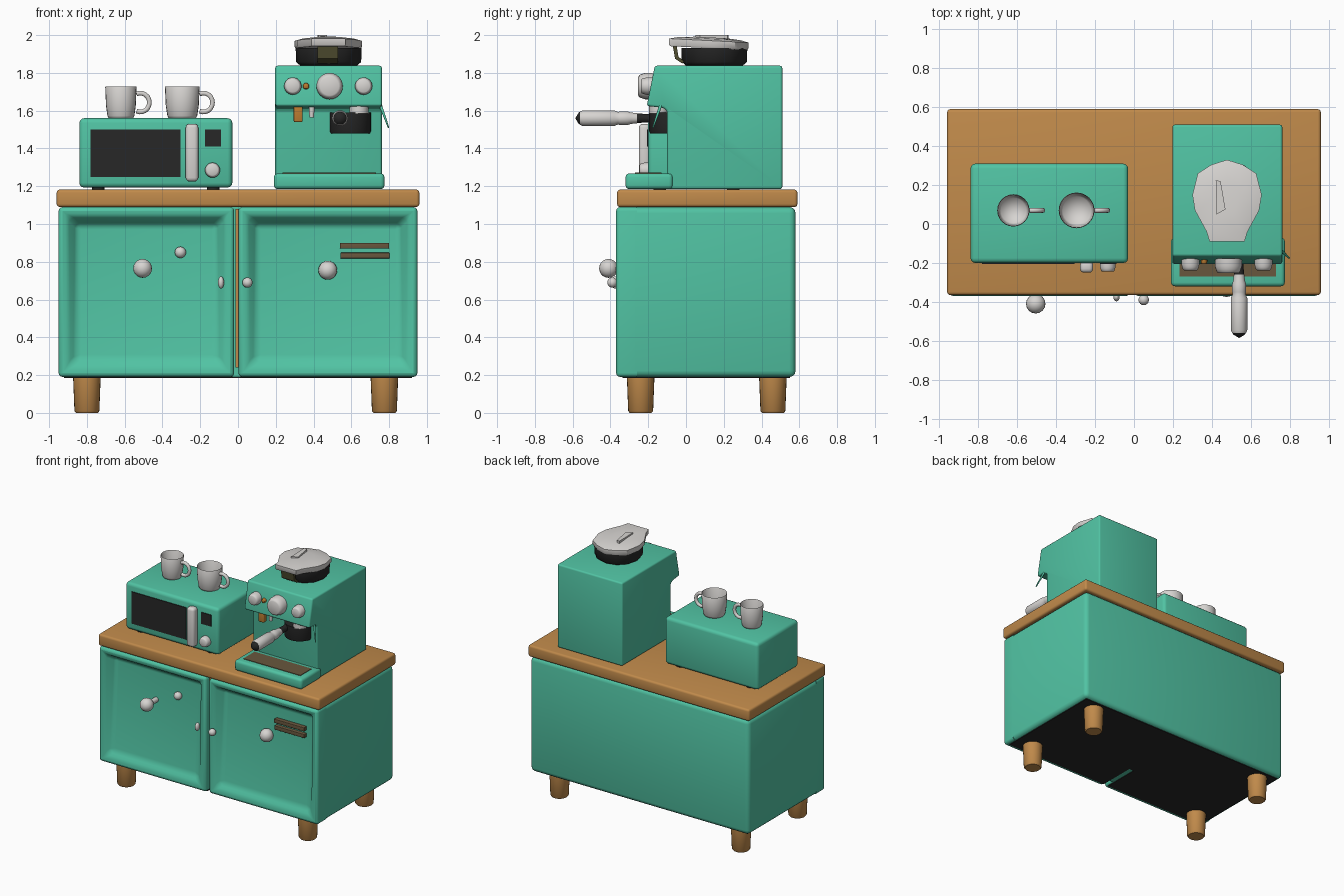
import bpy, bmesh, math
from mathutils import Vector

cube = bpy.data.objects.get("Cube")
if cube:
    bpy.data.objects.remove(cube, do_unlink=True)


def material(name, rgb):
    m = bpy.data.materials.new(name)
    m.use_nodes = True
    m.diffuse_color = (*rgb, 1)
    m.node_tree.nodes["Principled BSDF"].inputs["Base Color"].default_value = (*rgb, 1)
    return m


TEAL = material("teal enamel", (0.083, 0.55, 0.37))
WOOD = material("wood", (0.53, 0.255, 0.07))
SILVER = material("pale grey", (0.68, 0.66, 0.64))
BLACK = material("black", (0.02, 0.02, 0.02))
BROWN = material("dark brown", (0.14, 0.095, 0.048))
AMBER = material("amber", (0.5, 0.2, 0.03))
OLIVE = material("olive", (0.08, 0.075, 0.03))


def finish(name, bm, mat, loc=(0, 0, 0), rot=(0, 0, 0), angle=40):
    bmesh.ops.recalc_face_normals(bm, faces=bm.faces)
    me = bpy.data.meshes.new(name)
    bm.to_mesh(me)
    bm.free()
    me.materials.append(mat)
    ob = bpy.data.objects.new(name, me)
    bpy.context.collection.objects.link(ob)
    ob.location, ob.rotation_euler = loc, rot
    bpy.ops.object.select_all(action='DESELECT')
    ob.select_set(True)
    bpy.context.view_layer.objects.active = ob
    bpy.ops.object.shade_smooth_by_angle(angle=math.radians(angle))
    return ob


def round_edges(bm, width, keep=lambda e: True, segments=3):
    edges = [e for e in bm.edges if e.calc_face_angle(0) > 0.35 and keep(e)]
    bmesh.ops.bevel(bm, geom=edges, offset=width, segments=segments,
                    profile=0.5, affect='EDGES', clamp_overlap=True)


def box_mesh(lo, hi):
    bm = bmesh.new()
    bmesh.ops.create_cube(bm, size=1)
    for v in bm.verts:
        v.co = Vector([(a + b) / 2 + c * (b - a) for a, b, c in zip(lo, hi, v.co)])
    return bm


def box(name, lo, hi, mat, bevel=0, keep=lambda e: True):
    bm = box_mesh(lo, hi)
    if bevel:
        round_edges(bm, bevel, keep)
    return finish(name, bm, mat)


def loft(name, rings, mat, bevel=0):
    """Join equal-length rings of points and cap both ends."""
    bm = bmesh.new()
    loops = [[bm.verts.new(p) for p in ring] for ring in rings]
    n = len(loops[0])
    for a, b in zip(loops, loops[1:]):
        for i in range(n):
            bm.faces.new((a[i], a[(i + 1) % n], b[(i + 1) % n], b[i]))
    bm.faces.new(loops[0])
    bm.faces.new(loops[-1])
    bmesh.ops.recalc_face_normals(bm, faces=bm.faces)
    if bevel:
        round_edges(bm, bevel)
    return finish(name, bm, mat)


def side_prism(name, profile, x0, x1, mat, bevel=0):
    return loft(name, [[(x, y, z) for y, z in profile] for x in (x0, x1)], mat, bevel)


def lathe(name, profile, loc, mat, forward=False, sides=24, angle=50):
    """Spin (radius, height) points; forward aims the axis at the front."""
    bm = bmesh.new()
    vs = [bm.verts.new((r, 0, h)) for r, h in profile]
    es = [bm.edges.new(p) for p in zip(vs, vs[1:])]
    bmesh.ops.spin(bm, geom=vs + es, cent=(0, 0, 0), axis=(0, 0, 1),
                   angle=math.tau, steps=sides, use_duplicate=False)
    bmesh.ops.remove_doubles(bm, verts=bm.verts, dist=1e-4)
    return finish(name, bm, mat, loc, (math.pi / 2 if forward else 0, 0, 0), angle)


def knob(name, loc, r, depth, mat=SILVER):
    lathe(name, [(0, 0), (r, 0), (r, depth * .5), (r * .93, depth * .72),
                 (r * .84, depth * .93), (r * .7, depth), (0, depth)], loc, mat, True)


def ball(name, loc, r, squash=(1, 1, 1)):
    bm = bmesh.new()
    bmesh.ops.create_uvsphere(bm, u_segments=16, v_segments=10, radius=r)
    bmesh.ops.scale(bm, vec=squash, verts=bm.verts)
    finish(name, bm, SILVER, loc)


# Cabinet carcass, open at the front where the doors sit
box("cabinet_body", (-.95, -.27, .19), (.95, .58, 1.09), TEAL, .033,
    lambda e: not all(v.co.y < -.2 for v in e.verts))
box("back_underside", (-.92, -.04, .186), (.92, .55, .192), BLACK)
for side, x0, x1 in (("right", -.92, -.03), ("left", .012, .92)):
    box(f"{side}_underside", (x0, -.335, .186), (x1, -.04, .192), BLACK)
box("door_gap_strip", (-.012, -.335, .24), (.004, -.26, 1.08), WOOD)


def door(name, x0, x1):
    """Door with a sunken panel that leans forward towards its foot."""
    bm = box_mesh((x0, -.37, .19), (x1, -.26, 1.09))
    front = [f for f in bm.faces if f.calc_center_median().y < -.36]
    bmesh.ops.inset_region(bm, faces=front, thickness=.062)
    bmesh.ops.inset_region(bm, faces=front, thickness=.075, depth=-.085)
    for v in front[0].verts:
        if v.co.z < .6:
            v.co.y -= .05
    round_edges(bm, .033, lambda e: not all(v.co.y > -.265 for v in e.verts))
    finish(name, bm, TEAL)


door("right_door", -.95, -.02)
door("left_door", .002, .95)

# Countertop and tapered legs
box("countertop", (-.96, -.365, 1.09), (.96, .59, 1.182), WOOD, .016)
for side, x in (("right", -.8), ("left", .775)):
    for end, y in (("front", -.24), ("back", .46)):
        lathe(f"{side}_{end}_leg", [(0, 0), (.058, 0), (.066, .01), (.073, .19), (0, .19)],
              (x, y, 0), WOOD)

# Door knobs and vent bars
lathe("right_door_knob_stem", [(0, 0), (.02, 0), (.02, .1), (0, .1)],
      (-.5, -.285, .765), SILVER, True)
ball("right_door_knob", (-.505, -.41, .765), .05)
ball("right_door_small_knob", (-.305, -.31, .85), .03)
ball("right_door_catch", (-.09, -.375, .69), .032, (.5, .7, 1))
ball("left_door_catch", (.05, -.39, .69), .027)
ball("left_door_knob", (.475, -.325, .755), .05)
for i, (x, z) in enumerate(((.67, .885), (.672, .833))):
    box(f"vent_bar_{i}", (x - .13, -.325, z - .015), (x + .13, -.28, z + .015), BROWN, .003)

# Microwave oven
box("oven_body", (-.84, -.2, 1.193), (-.03, .31, 1.56), TEAL, .025)
box("oven_window", (-.78, -.206, 1.25), (-.305, -.198, 1.5), BLACK)
box("oven_display", (-.175, -.206, 1.41), (-.09, -.198, 1.5), BLACK)
box("oven_handle", (-.277, -.25, 1.225), (-.21, -.19, 1.53), SILVER, .02)
knob("oven_dial", (-.135, -.195, 1.285), .04, .05)
for x in (-.74, -.13):
    for y in (-.14, .25):
        lathe("oven_foot", [(0, 0), (.033, 0), (.033, .05), (0, .05)], (x, y, 1.17), BLACK)


# Hollow mugs with loop handles
def mug(name, x, r):
    y, z, h = .07, 1.558, .17
    lathe(name, [(0, 0), (r * .78, 0), (r * .86, .015), (r * .95, .07), (r, h - .004),
                 (r * .975, h), (r * .95, h - .004), (r * .9, .07), (r * .78, .03), (0, .02)],
          (x, y, z), SILVER, angle=70)
    path = bpy.data.curves.new(name + "_handle", 'CURVE')
    path.dimensions = '3D'
    path.bevel_depth, path.bevel_resolution, path.use_fill_caps = .013, 3, True
    line = path.splines.new('POLY')
    line.points.add(12)
    for i, p in enumerate(line.points):
        a = math.radians(-115 + 230 * i / 12)
        p.co = (x + r + .02 + .048 * math.cos(a), y, z + .085 + .05 * math.sin(a), 1)
    path.materials.append(SILVER)
    ob = bpy.data.objects.new(name + "_handle", path)
    bpy.context.collection.objects.link(ob)


mug("right_mug", -.62, .083)
mug("left_mug", -.295, .092)

# Coffee machine body with overhanging head, base and drip tray
side_prism("coffee_machine_body",
           [(-.1, 1.185), (-.1, 1.6), (-.12, 1.615), (-.208, 1.625), (-.165, 1.838),
            (.51, 1.838), (.51, 1.185)], .197, .762, TEAL, .014)
box("coffee_machine_base", (.19, -.32, 1.185), (.775, -.07, 1.268), TEAL, .02)
box("drip_tray", (.235, -.27, 1.264), (.73, -.13, 1.272), BROWN)

# Machine dials and lamps
for name, x, r, depth in (("right", .29, .046, .06), ("middle", .485, .07, .075), ("left", .665, .046, .06)):
    knob(f"{name}_dial", (x, -.178, 1.73), r, depth)
knob("power_lamp", (.36, -.175, 1.73), .017, .03, AMBER)
box("hot_water_spout", (.295, -.17, 1.54), (.342, -.13, 1.625), AMBER, .006)
lathe("small_nozzle", [(0, 0), (.012, 0), (.016, .06), (0, .06)], (.39, -.15, 1.565), SILVER)

# Brew head and portafilter
lathe("brew_head", [(0, 0), (.105, 0), (.11, .01), (.11, .11), (0, .11)], (.595, -.085, 1.48), BLACK)
lathe("brew_head_collar", [(0, 0), (.05, 0), (.05, .04), (0, .04)], (.64, -.145, 1.585), SILVER)
lathe("portafilter_neck", [(0, 0), (.03, 0), (.022, .06), (.026, .13), (0, .13)],
      (.54, -.14, 1.56), BLACK, True)
lathe("portafilter_handle",
      [(0, 0), (.027, 0), (.03, .03), (.036, .05), (.036, .09), (.033, .1),
       (.042, .12), (.042, .285), (.036, .3), (0, .3)], (.54, -.26, 1.56), SILVER, True)
lathe("portafilter_cap", [(0, 0), (.037, 0), (.03, .012), (0, .03)], (.54, -.556, 1.56), BLACK, True)

# Slim steam wand
top, tip = Vector((.75, -.13, 1.64)), Vector((.797, -.175, 1.51))
wand = lathe("steam_wand", [(0, 0), (.009, 0), (.004, (tip - top).length), (0, (tip - top).length)],
             top, TEAL, sides=10)
wand.rotation_euler = (tip - top).to_track_quat('Z', 'Y').to_euler()

# Bean hopper with a faceted lid tilted up at the spout
lathe("hopper", [(0, 0), (.15, 0), (.172, .02), (.175, .095), (0, .095)],
      (.48, .15, 1.838), BLACK, sides=12)
half = [(0, .33), (.08, .305), (.15, .26), (.178, .15), (.165, .07), (.105, -.04), (.09, -.09)]
outline = half + [(-x, y) for x, y in reversed(half[1:])]
loft("hopper_lid", [[(.478 + x * s, .14 + (y - .14) * s, z - (y - .14) * s * .05)
                     for x, y in outline]
                    for s, z in ((.97, 1.93), (1, 1.938), (1, 1.97), (.8, 1.98), (.4, 1.987))],
     SILVER)
fin = [(.42, .225), (.445, .22), (.47, .075), (.425, .05)]
loft("lid_fin", [[(x, y, z) for x, y in fin] for z in (1.98, 2.0)], SILVER)
side_prism("hopper_strap", [(-.07, 1.945), (-.058, 1.875), (-.02, 1.85), (-.01, 1.862),
                            (-.04, 1.885), (-.05, 1.945)], .42, .53, OLIVE)
